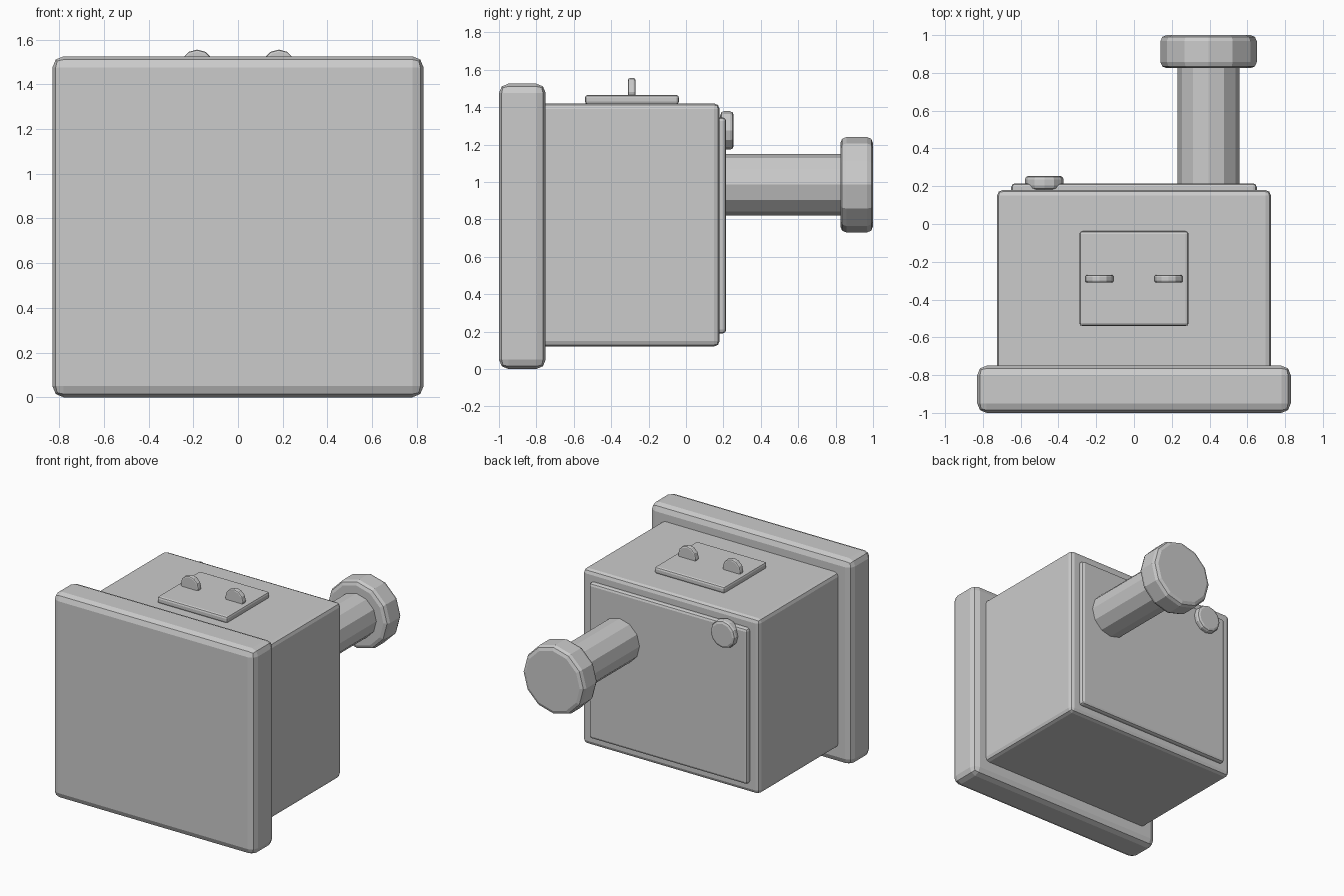
import bpy, bmesh
from math import radians
from mathutils import Matrix

if "Cube" in bpy.data.objects:
    bpy.data.objects.remove(bpy.data.objects["Cube"])


def finish(name, bm, bevel):
    """Turn a bmesh into an object with a two-step bevel on its sharp rims."""
    mesh = bpy.data.meshes.new(name)
    bm.to_mesh(mesh)
    bm.free()
    obj = bpy.data.objects.new(name, mesh)
    bpy.context.collection.objects.link(obj)
    if bevel:
        mod = obj.modifiers.new("Bevel", 'BEVEL')
        mod.width = bevel
        mod.segments = 2
        mod.limit_method = 'ANGLE'
        mod.angle_limit = radians(40)
    return obj


def box(name, x, y, z, bevel):
    """Box from (min, max) ranges."""
    size = [b - a for a, b in (x, y, z)]
    mid = [(a + b) / 2 for a, b in (x, y, z)]
    bm = bmesh.new()
    bmesh.ops.create_cube(bm, size=1, matrix=Matrix.Translation(mid) @ Matrix.Diagonal((*size, 1)))
    return finish(name, bm, bevel)


def disc(name, x, z, radius, y, bevel=0):
    """Twelve-sided cylinder along y."""
    bm = bmesh.new()
    place = Matrix.Translation((x, sum(y) / 2, z)) @ Matrix.Rotation(radians(90), 4, 'X')
    bmesh.ops.create_cone(bm, cap_ends=True, segments=12, radius1=radius,
                          radius2=radius, depth=y[1] - y[0], matrix=place)
    return finish(name, bm, bevel)


# Main housing with wide front plate and raised back panel
box("front_plate", (-0.83, 0.83), (-1.0, -0.75), (0, 1.525), 0.05)
box("housing", (-0.725, 0.725), (-0.79, 0.18), (0.12, 1.42), 0.03)
box("back_panel", (-0.65, 0.65), (0.15, 0.215), (0.19, 1.345), 0.02)

# Rear plunger
disc("plunger_rod", 0.395, 0.985, 0.164, (0.19, 0.85))
disc("plunger_head", 0.395, 0.985, 0.255, (0.825, 1.0), 0.032)

# Small button on the back
disc("back_button", -0.475, 1.275, 0.103, (0.183, 0.255), 0.02)

# Top plate with a pair of upright tabs
box("top_plate", (-0.288, 0.288), (-0.54, -0.038), (1.415, 1.465), 0.015)
for side, x in (("left", -0.183), ("right", 0.183)):
    disc(f"top_tab_{side}", x, 1.48, 0.075, (-0.31, -0.27), 0.01)
